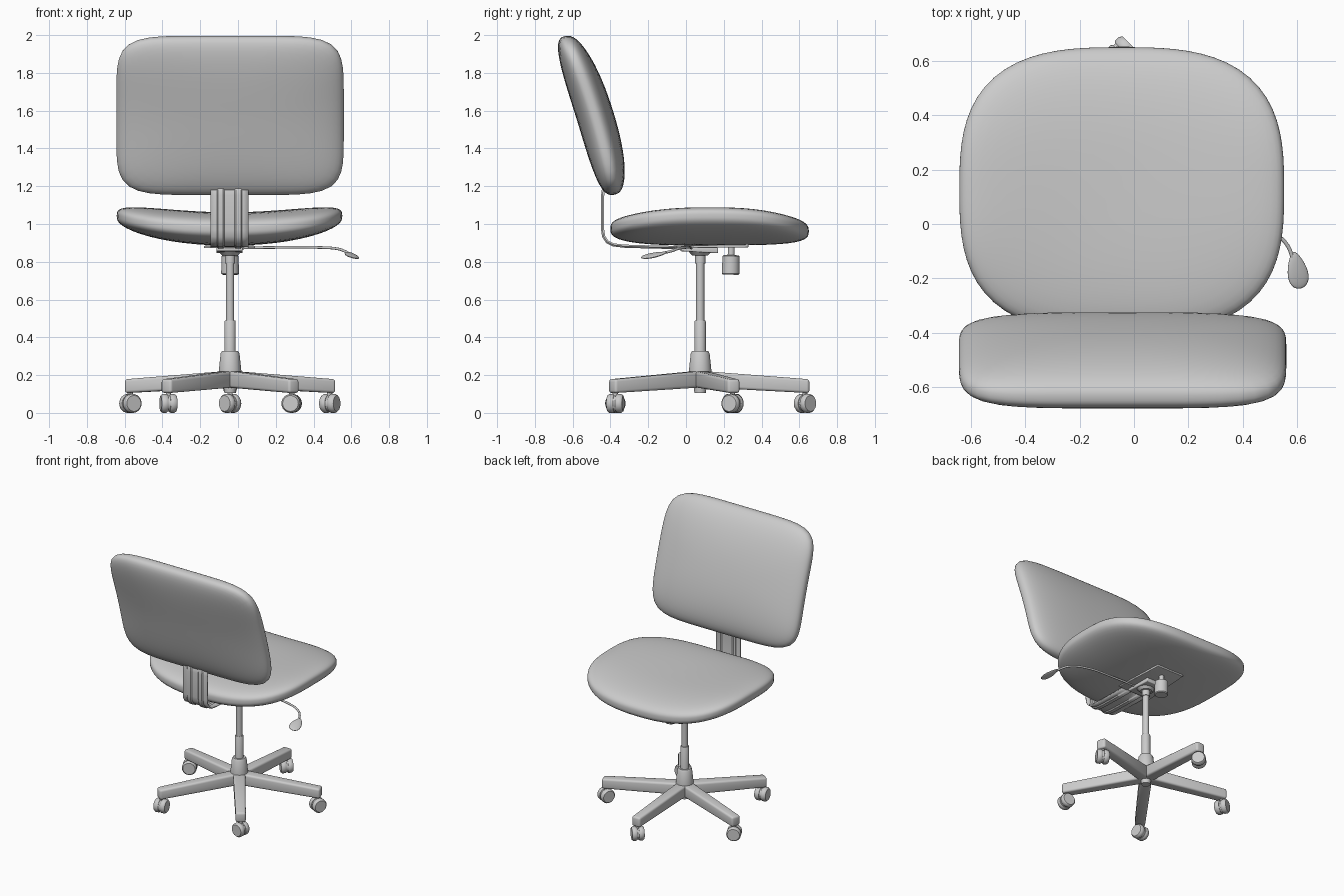
import bpy, bmesh, math
from mathutils import Vector, Matrix

if "Cube" in bpy.data.objects:
    bpy.data.objects.remove(bpy.data.objects["Cube"])

CX, CY = -0.042, 0.075      # post axis


def finish(bm, name, angle=40):
    bmesh.ops.recalc_face_normals(bm, faces=bm.faces)
    me = bpy.data.meshes.new(name)
    bm.to_mesh(me)
    bm.free()
    ob = bpy.data.objects.new(name, me)
    bpy.context.collection.objects.link(ob)
    bpy.ops.object.select_all(action='DESELECT')
    ob.select_set(True)
    bpy.context.view_layer.objects.active = ob
    bpy.ops.object.shade_smooth_by_angle(angle=math.radians(angle))
    return ob


def squircle(t, n):
    c, s = math.cos(t), math.sin(t)
    r = (abs(c) ** n + abs(s) ** n) ** (-1 / n)
    return r * c, r * s


def cushion(name, n, m, place, seg=80, rings=28):
    """Closed pad: outline exponent n, edge exponent m, place(u, v, h) -> point."""
    bm = bmesh.new()
    loops = []
    for i in range(1, rings):
        s, h = squircle(math.pi / 2 - math.pi * i / rings, m)
        loop = []
        for j in range(seg):
            u, v = squircle(2 * math.pi * j / seg, 2 + (n - 2) * s * s)
            loop.append(bm.verts.new(place(u * s, v * s, h)))
        loops.append(loop)
    return bm, loops


def build_cushion(name, n, m, place):
    """Rings run from the top pole to the rim and back to the lower pole."""
    bm, seg, rings = bmesh.new(), 80, 32
    loops = []
    for i in range(1, rings):
        s, h = squircle(math.pi / 2 - math.pi * i / rings, m)
        s, h = squircle(math.pi * i / rings - math.pi / 2, m)
        loops.append([])
        for j in range(seg):
            u, v = squircle(2 * math.pi * j / seg, 2 + (n - 2) * s * s)
            loops[-1].append(bm.verts.new(place(u * s, v * s, h)))
    for a, b in zip(loops, loops[1:]):
        for j in range(seg):
            k = (j + 1) % seg
            bm.faces.new((a[j], a[k], b[k], b[j]))
    for loop, h in ((loops[0], -1), (loops[-1], 1)):
        pole = bm.verts.new(place(0, 0, h))
        for j in range(seg):
            bm.faces.new((loop[j], loop[(j + 1) % seg], pole))
    return finish(bm, name, 80)


def lathe(name, profile, mat=Matrix(), seg=32):
    """Revolve (radius, height) points about z, capped at both ends."""
    bm = bmesh.new()
    loops = [[bm.verts.new(mat @ Vector((r * math.cos(2 * math.pi * j / seg),
                                         r * math.sin(2 * math.pi * j / seg), z)))
              for j in range(seg)] for r, z in profile]
    for a, b in zip(loops, loops[1:]):
        for j in range(seg):
            k = (j + 1) % seg
            bm.faces.new((a[j], a[k], b[k], b[j]))
    bm.faces.new(loops[0])
    bm.faces.new(loops[-1])
    return finish(bm, name)


def block(name, ends, mat=Matrix(), bevel=0.01):
    """Loft between two rectangles given as (x, y half width, z low, z high)."""
    bm = bmesh.new()
    a, b = [[bm.verts.new(mat @ Vector(p)) for p in
             ((x, -w, lo), (x, w, lo), (x, w, hi), (x, -w, hi))] for x, w, lo, hi in ends]
    bm.faces.new(a)
    bm.faces.new(b)
    for j in range(4):
        k = (j + 1) % 4
        bm.faces.new((a[j], a[k], b[k], b[j]))
    bmesh.ops.recalc_face_normals(bm, faces=bm.faces)
    bmesh.ops.bevel(bm, geom=bm.edges[:], offset=bevel, segments=3, profile=0.5, affect='EDGES')
    return finish(bm, name)


def rod(name, pts, radius):
    cu = bpy.data.curves.new(name, 'CURVE')
    cu.dimensions, cu.bevel_depth, cu.use_fill_caps = '3D', radius, True
    sp = cu.splines.new('BEZIER')
    sp.bezier_points.add(len(pts) - 1)
    for bp, p in zip(sp.bezier_points, pts):
        bp.co = p
        bp.handle_left_type = bp.handle_right_type = 'AUTO'
    ob = bpy.data.objects.new(name, cu)
    bpy.context.collection.objects.link(ob)


# Seat: saddle-shaped pad with raised sides and a gently dropping front edge
def seat_point(u, v, h):
    drop = 0.025 * max(0, v - 0.3) ** 2
    return (-0.045 + 0.597 * u, 0.125 + 0.525 * v,
            0.974 + 0.088 * h + 0.07 * u * u * (1 - 0.3 * v * v) - drop)


# Backrest: rounded rectangle leaning back along a curved spine
def back_point(u, v, h):
    return (-0.042 + 0.602 * u, -0.482 - 0.13 * v - 0.028 * v * v + 0.097 * h,
            1.575 + 0.42 * v + 0.02 * h)


build_cushion("seat", 2.9, 3.0, seat_point)
build_cushion("backrest", 6.0, 2.6, back_point)

# Backrest bracket: ribbed bent strip running under the seat
path = [(-0.425, 1.26), (-0.438, 1.15), (-0.438, 0.97), (-0.433, 0.935), (-0.415, 0.908),
        (-0.385, 0.893), (-0.33, 0.886), (-0.2, 0.882), (0.0, 0.878)]
cols = [(-0.1, 0), (-0.065, 0), (-0.058, 1), (-0.035, 1), (-0.028, 0),
        (0.028, 0), (0.035, 1), (0.058, 1), (0.065, 0), (0.1, 0)]
bm = bmesh.new()
rows = []
for i, (y, z) in enumerate(path):
    p, q = path[max(i - 1, 0)], path[min(i + 1, len(path) - 1)]
    nrm = Vector((q[1] - p[1], p[0] - q[0])).normalized()
    rows.append([bm.verts.new((-0.045 + x, y + nrm.x * k * 0.007, z + nrm.y * k * 0.007))
                 for x, k in cols])
for a, b in zip(rows, rows[1:]):
    for j in range(len(cols) - 1):
        bm.faces.new((a[j], a[j + 1], b[j + 1], b[j]))
strip = finish(bm, "backrest_bracket", 30)
sol = strip.modifiers.new("thickness", 'SOLIDIFY')
sol.thickness, sol.offset = 0.01, 0

# Mechanism under the seat: mounting plate, tapered housing, cross bars
along_y = Matrix.Translation((-0.045, 0, 0)) @ Matrix.Rotation(math.pi / 2, 4, 'Z')
block("mounting_plate", [(-0.05, 0.135, 0.872, 0.884), (0.33, 0.11, 0.876, 0.892)], along_y, 0.003)
block("mechanism_housing", [(-0.03, 0.07, 0.856, 0.876), (0.17, 0.07, 0.845, 0.876)], along_y, 0.006)
lathe("post_socket", [(0.04, 0.832), (0.065, 0.858), (0.065, 0.87)], Matrix.Translation((CX, CY, 0)))

# Tension knob
knob = Matrix.Translation((-0.042, 0.217, 0)) @ Matrix.Rotation(math.radians(-1.5), 4, 'X')
lathe("tension_knob", [(0.042, 0.732), (0.047, 0.738), (0.045, 0.83), (0.04, 0.835),
                       (0.018, 0.836), (0.018, 0.88)], knob)

# Height lever and its paddle
rod("height_lever", [(-0.04, 0.03, 0.872), (0.2, 0.02, 0.876), (0.42, 0.0, 0.876),
                     (0.53, -0.045, 0.868), (0.565, -0.08, 0.856), (0.585, -0.13, 0.845)], 0.007)
bm = bmesh.new()
tilt = (Matrix.Translation((0.6, -0.17, 0.835)) @ Matrix.Rotation(math.radians(14), 4, 'Z')
        @ Matrix.Rotation(math.radians(13), 4, 'Y') @ Matrix.Rotation(math.radians(12), 4, 'X'))
bmesh.ops.create_uvsphere(bm, u_segments=24, v_segments=14, radius=1)
for v in bm.verts:
    x, y, z = v.co
    v.co = tilt @ Vector((x * (0.037 - 0.013 * y), y * 0.07, z * 0.01))
finish(bm, "lever_paddle", 80)

# Gas post and hub
lathe("gas_post", [(0.03, 0.25), (0.03, 0.484), (0.027, 0.49), (0.022, 0.49), (0.022, 0.79),
                   (0.027, 0.79), (0.027, 0.85)], Matrix.Translation((CX, CY, 0)))
lathe("base_hub", [(0.03, 0.105), (0.035, 0.14), (0.06, 0.15), (0.06, 0.22), (0.05, 0.315),
                   (0.042, 0.328), (0.03, 0.328)], Matrix.Translation((CX, CY, 0)))

# Five base arms, each with a twin-wheel caster
for i in range(5):
    ang = math.radians(90 + 72 * i)
    turn = Matrix.Translation((CX, CY, 0)) @ Matrix.Rotation(ang, 4, 'Z')
    block(f"base_arm_{i + 1}", [(0.01, 0.042, 0.135, 0.222), (0.578, 0.034, 0.105, 0.178)], turn, 0.014)
    spot = turn @ Matrix.Translation((0.555, 0, 0)) @ Matrix.Rotation(math.radians(-45), 4, 'Z')
    lathe(f"caster_stem_{i + 1}", [(0.014, 0.05), (0.014, 0.13)], spot, 16)
    axle = spot @ Matrix.Translation((0, 0, 0.05)) @ Matrix.Rotation(math.pi / 2, 4, 'Y')
    for side in (-1, 1):
        lathe(f"caster_wheel_{i + 1}_{'a' if side < 0 else 'b'}",
              [(0.046, side * 0.006), (0.05, side * 0.011), (0.05, side * 0.032), (0.042, side * 0.042)],
              axle, 24)
    lathe(f"caster_core_{i + 1}", [(0.043, -0.008), (0.043, 0.008)], axle, 24)
